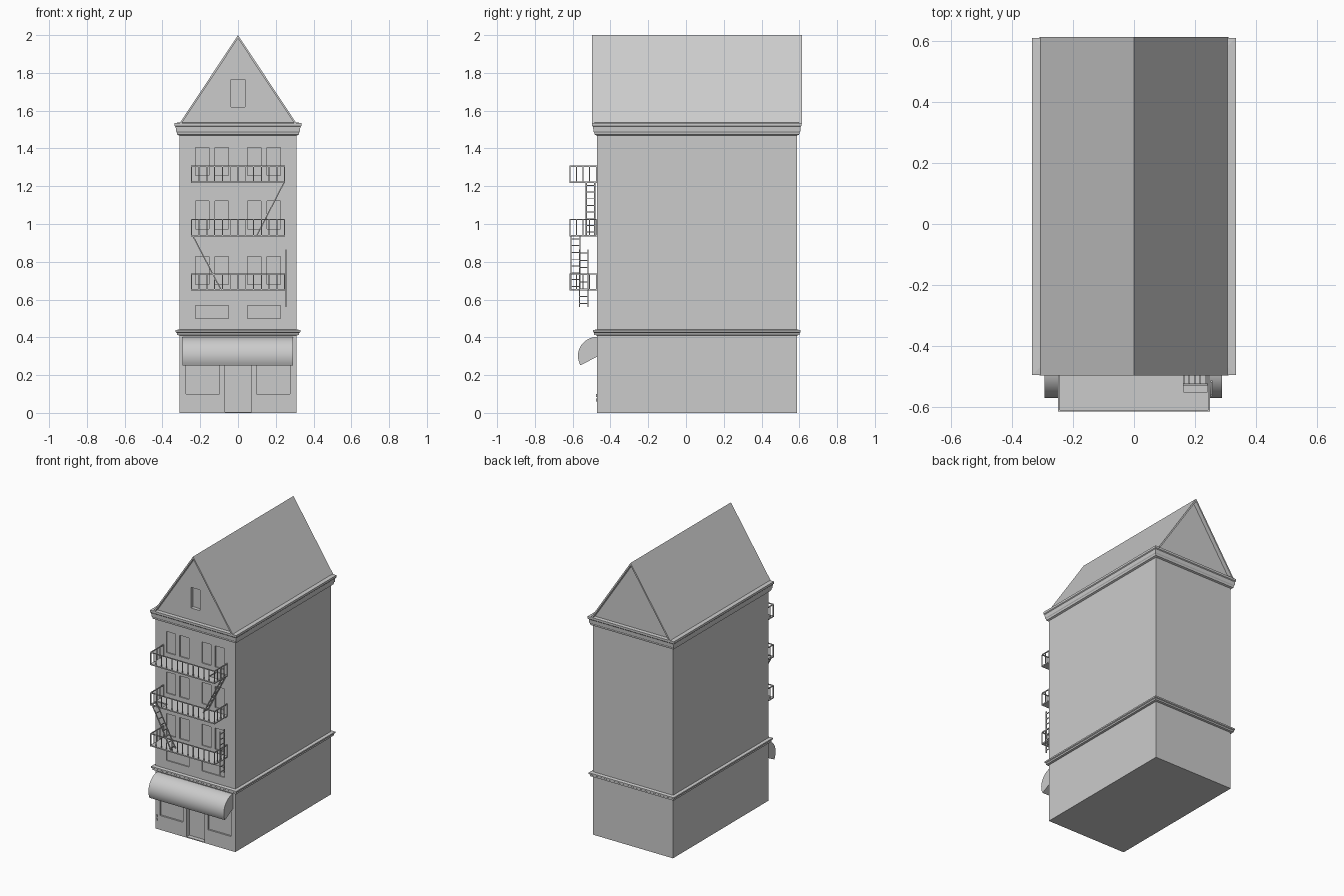
import bpy, bmesh, math
from mathutils import Vector, Matrix

if "Cube" in bpy.data.objects:
    bpy.data.objects.remove(bpy.data.objects["Cube"])

X, YF, YB = 0.31, -0.472, 0.587       # body half width, front and back


def finish(name, bm):
    bmesh.ops.recalc_face_normals(bm, faces=bm.faces)
    me = bpy.data.meshes.new(name)
    bm.to_mesh(me)
    bm.free()
    ob = bpy.data.objects.new(name, me)
    bpy.context.collection.objects.link(ob)
    return ob


def box(bm, x0, x1, y0, y1, z0, z1):
    m = Matrix.Translation(((x0 + x1) / 2, (y0 + y1) / 2, (z0 + z1) / 2)) @ \
        Matrix.Diagonal((x1 - x0, y1 - y0, z1 - z0, 1))
    bmesh.ops.create_cube(bm, size=1, matrix=m)


def bar(bm, a, b, t=0.005):
    a, b = Vector(a), Vector(b)
    d = b - a
    m = Matrix.Translation((a + b) / 2) @ d.to_track_quat('Z', 'Y').to_matrix().to_4x4() @ \
        Matrix.Diagonal((t, t, d.length, 1))
    bmesh.ops.create_cube(bm, size=1, matrix=m)


def extrude(name, pts, direction):
    bm = bmesh.new()
    f = bm.faces.new([bm.verts.new(p) for p in pts])
    r = bmesh.ops.extrude_face_region(bm, geom=[f])
    bmesh.ops.translate(bm, vec=direction,
                        verts=[v for v in r['geom'] if isinstance(v, bmesh.types.BMVert)])
    return finish(name, bm)


def moulding(name, profile):
    # stacked rectangles around the body: (overhang, height)
    bm = bmesh.new()
    rings = []
    for o, z in profile:
        rings.append([bm.verts.new(p) for p in ((-X - o, YF - o, z), (X + o, YF - o, z),
                                                (X + o, YB + o, z), (-X - o, YB + o, z))])
    for a, b in zip(rings, rings[1:]):
        for i in range(4):
            j = (i + 1) % 4
            bm.faces.new((a[i], a[j], b[j], b[i]))
    bm.faces.new(rings[0])
    bm.faces.new(rings[-1])
    return finish(name, bm)


def cut(ob, holes):
    # recess openings (x0, x1, z0, z1, depth) into the front
    bm = bmesh.new()
    for x0, x1, z0, z1, d in holes:
        box(bm, x0, x1, YF - 0.05, YF + d, z0, z1)
    cutter = finish("opening_cutter", bm)
    cutter.hide_render = True
    mod = ob.modifiers.new("openings", 'BOOLEAN')
    mod.operation, mod.solver, mod.object = 'DIFFERENCE', 'EXACT', cutter
    dg = bpy.context.evaluated_depsgraph_get()
    me = bpy.data.meshes.new_from_object(ob.evaluated_get(dg))
    ob.modifiers.clear()
    ob.data = me
    bpy.data.objects.remove(cutter)


# Walls with window, shop window and door recesses
bm = bmesh.new()
box(bm, -X, X, YF, YB, 0, 1.5)
walls = finish("walls", bm)
holes = [(-0.068, 0.072, -0.05, 0.34, 0.03)]
for s in (-1, 1):
    for a, b, z0, z1, d in ((0.098, 0.275, 0.10, 0.34, 0.012), (0.05, 0.225, 0.50, 0.568, 0.008)):
        holes.append((*sorted((s * a, s * b)), z0, z1, d))
    for z in (0.68, 0.973, 1.257):
        for a, b in ((0.05, 0.122), (0.153, 0.225)):
            holes.append((*sorted((s * a, s * b)), z, z + 0.148, 0.008))
cut(walls, holes)

# Door leaf bottom sill keeps the recess closed at the ground
bm = bmesh.new()
box(bm, -0.068, 0.072, YF, YF + 0.03, 0, 0.006)
finish("door_sill", bm)

# Ledge and cornice
moulding("ledge", [(0, 0.41), (0.014, 0.413), (0.014, 0.424), (0.02, 0.428), (0.02, 0.438), (0, 0.442)])
moulding("cornice", [(0, 1.468), (0.012, 1.473), (0.014, 1.485), (0.018, 1.49),
                     (0.02, 1.515), (0.025, 1.52), (0.025, 1.535), (0, 1.537)])

# Attic gable and roof shell
gable = extrude("gable", [(-X + .008, YF, 1.53), (X - .008, YF, 1.53), (0, YF, 1.985)], (0, YB - YF, 0))
cut(gable, [(-0.036, 0.036, 1.62, 1.765, 0.025)])
yr = YF - 0.026
extrude("roof", [(-X, yr, 1.532), (0, yr, 2.0), (X, yr, 1.532), (X - .012, yr, 1.532),
                 (0, yr, 1.982), (-X + .012, yr, 1.532)], (0, YB - YF + 0.054, 0))

# Rounded awning
arc = [(-0.295, YF - 0.1 * math.sin(a), 0.302 + 0.1 * math.cos(a))
       for a in (math.radians(t) for t in range(0, 121, 8))]
awning = extrude("awning", [(-0.295, YF + 0.01, 0.302), (-0.295, YF + 0.01, 0.402)] + arc, (0.585, 0, 0))
bpy.ops.object.select_all(action='DESELECT')
bpy.context.view_layer.objects.active = awning
awning.select_set(True)
bpy.ops.object.shade_smooth_by_angle(angle=math.radians(30))

# Small wall fittings beside the entrance
bm = bmesh.new()
for z in (0.06, 0.085):
    box(bm, -0.306, -0.294, YF - 0.005, YF + 0.005, z, z + 0.015)
finish("wall_fittings", bm)

# Fire escape balconies
BX, BY = 0.25, -0.617
STAIR = {1: (-0.24, -0.16, -0.612, -0.553), 2: (0.162, 0.241, -0.552, -0.478)}
for i, z in enumerate((0.652, 0.939, 1.222)):
    bm = bmesh.new()
    z0, z1 = z - 0.004, z + 0.004
    if i in STAIR:          # deck pieces around the stair opening
        a, b, c, d = STAIR[i]
        box(bm, -BX, a, BY, YF, z0, z1)
        box(bm, b, BX, BY, YF, z0, z1)
        box(bm, a, b, BY, c, z0, z1)
        box(bm, a, b, d, YF, z0, z1)
    else:
        box(bm, -BX, BX, BY, YF, z0, z1)
    finish(f"balcony_deck_{i + 1}", bm)
    bm = bmesh.new()
    t, e, f = z + 0.084, BX - 0.003, BY + 0.003
    bar(bm, (-e, f, t), (e, f, t), 0.006)
    for k in range(13):
        x = -e + 2 * e * k / 12
        bar(bm, (x, f, z), (x, f, t))
    for x in (-e, e):
        bar(bm, (x, f, t), (x, YF, t), 0.006)
        for k in range(1, 5):
            y = f + (YF - 0.003 - f) * k / 4
            bar(bm, (x, y, z), (x, y, t))
    finish(f"balcony_railing_{i + 1}", bm)


def ladder(name, a, b, y0, y1, n):
    # two stringers with n rungs; a and b are (x, z)
    bm = bmesh.new()
    for y in (y0, y1):
        bar(bm, (a[0], y, a[1]), (b[0], y, b[1]), 0.006)
    for k in range(n):
        u = (k + 0.5) / n
        x, z = a[0] + (b[0] - a[0]) * u, a[1] + (b[1] - a[1]) * u
        bar(bm, (x, y0, z), (x, y1, z))
    finish(name, bm)


# Stairs between balconies and the drop ladder
ladder("lower_stair", (-0.09, 0.652), (-0.24, 0.939), -0.609, -0.562, 8)
ladder("upper_stair", (0.10, 0.939), (0.245, 1.222), -0.528, -0.483, 8)
ladder("drop_ladder", (0.255, 0.56), (0.255, 0.865), -0.563, -0.518, 8)
